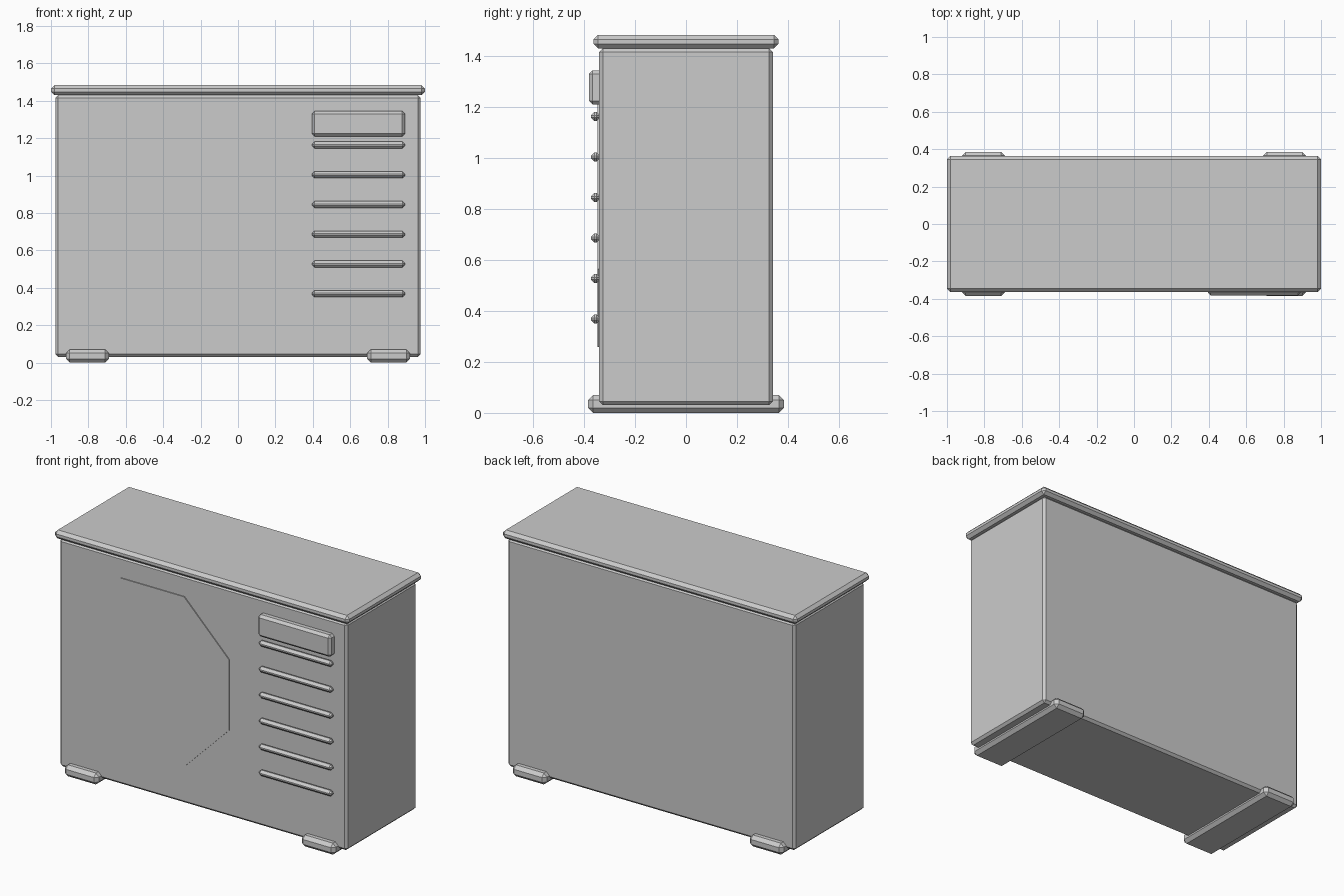
import bpy, bmesh
from math import pi
from mathutils import Matrix

if "Cube" in bpy.data.objects:
    bpy.data.objects.remove(bpy.data.objects["Cube"])


def finish(name, bm):
    bmesh.ops.recalc_face_normals(bm, faces=bm.faces)
    mesh = bpy.data.meshes.new(name)
    bm.to_mesh(mesh)
    bm.free()
    ob = bpy.data.objects.new(name, mesh)
    bpy.context.collection.objects.link(ob)
    return ob


def box(name, x, y, z, chamfer):
    """Chamfered box from (min, max) ranges."""
    bm = bmesh.new()
    bmesh.ops.create_cube(bm, size=1)
    for v in bm.verts:
        v.co = [r[0] + (c + 0.5) * (r[1] - r[0]) for c, r in zip(v.co, (x, y, z))]
    ob = finish(name, bm)
    mod = ob.modifiers.new("chamfer", 'BEVEL')
    mod.width = chamfer
    mod.segments = 1
    mod.limit_method = 'NONE'
    return ob


# Main casing and overhanging lid
box("casing", (-0.977, 0.977), (-0.341, 0.341), (0.03, 1.43), 0.015)
box("lid", (-1.0, 1.0), (-0.363, 0.363), (1.43, 1.483), 0.018)

# Mounting feet running front to back
for side, sx in (("left", -1), ("right", 1)):
    cx = 0.805 * sx
    box("foot_" + side, (cx - 0.115, cx + 0.115), (-0.385, 0.385), (0, 0.07), 0.02)

# Octagonal fan cover, barely proud of the front
bm = bmesh.new()
bmesh.ops.create_cone(
    bm, cap_ends=True, segments=8, radius1=0.565, radius2=0.565, depth=0.03,
    matrix=Matrix.Translation((-0.34, -0.332, 0.78))
    @ Matrix.Rotation(pi / 2, 4, 'X') @ Matrix.Rotation(pi / 8, 4, 'Z'))
finish("fan_cover", bm)

# Control panel with vent slats beneath
box("control_panel", (0.395, 0.893), (-0.381, -0.325), (1.209, 1.344), 0.015)
for i in range(6):
    z = 1.163 - 0.159 * i
    box(f"vent_slat_{i + 1}", (0.395, 0.893), (-0.373, -0.337),
        (z - 0.018, z + 0.018), 0.014)
